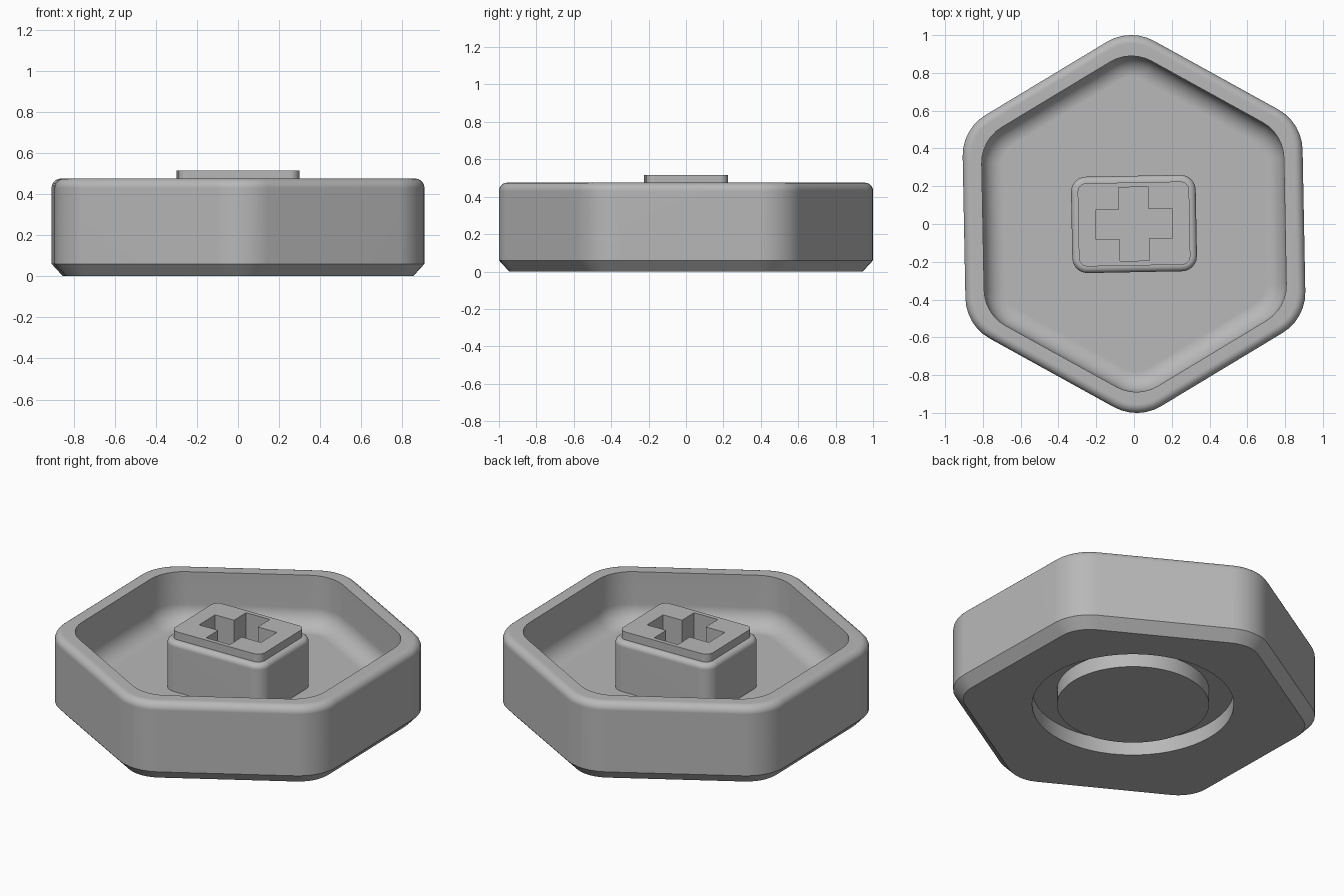
import bpy
import bmesh
from math import cos, sin, pi, radians

TILT = radians(1.1)        # slight turn about z
FLOOR = 0.17               # height of the tray floor
ARC = 6                    # steps per rounded corner

cube = bpy.data.objects.get("Cube")
if cube:
    bpy.data.objects.remove(cube)

grey = bpy.data.materials.new("mid grey")
grey.use_nodes = True
grey.diffuse_color = (0.48, 0.48, 0.48, 1)
grey.node_tree.nodes["Principled BSDF"].inputs["Base Color"].default_value = grey.diffuse_color


def corner(cx, cy, r, start, sweep):
    return [(cx + r * cos(start + sweep * i / ARC), cy + r * sin(start + sweep * i / ARC))
            for i in range(ARC + 1)]


def hexagon(apothem, r):
    """Rounded hexagon with points at +y and -y."""
    pts = []
    reach = (apothem - r) * 2 / 3 ** 0.5
    for k in range(6):
        a = pi / 6 + k * pi / 3
        pts += corner(reach * cos(a), reach * sin(a), r, a - pi / 6, pi / 3)
    return pts


def rectangle(hx, hy, r):
    """Rounded rectangle from half sizes."""
    pts = []
    for k, (sx, sy) in enumerate([(1, 1), (-1, 1), (-1, -1), (1, -1)]):
        pts += corner(sx * (hx - r), sy * (hy - r), r, k * pi / 2, pi / 2)
    return pts


def loft(name, layers):
    """Closed solid through (outline, z) layers, capped at both ends."""
    bm = bmesh.new()
    loops = [[bm.verts.new((x, y, z)) for x, y in pts] for pts, z in layers]
    for low, high in zip(loops, loops[1:]):
        n = len(low)
        for i in range(n):
            j = (i + 1) % n
            bm.faces.new((low[i], low[j], high[j], high[i]))
    bm.faces.new(loops[0][::-1])
    bm.faces.new(loops[-1])
    bmesh.ops.recalc_face_normals(bm, faces=bm.faces)
    return finish(name, bm)


def finish(name, bm):
    mesh = bpy.data.meshes.new(name)
    bm.to_mesh(mesh)
    bm.free()
    mesh.materials.append(grey)
    ob = bpy.data.objects.new(name, mesh)
    bpy.context.collection.objects.link(ob)
    ob.rotation_euler.z = TILT
    return ob


def activate(ob):
    bpy.ops.object.select_all(action='DESELECT')
    ob.select_set(True)
    bpy.context.view_layer.objects.active = ob


def carve(ob, cutter):
    cutter.hide_render = True
    mod = ob.modifiers.new("cut", 'BOOLEAN')
    mod.operation = 'DIFFERENCE'
    mod.solver = 'EXACT'
    mod.object = cutter
    activate(ob)
    bpy.ops.object.modifier_apply(modifier=mod.name)
    bpy.data.objects.remove(cutter)


def smooth(ob):
    activate(ob)
    bpy.ops.object.shade_smooth_by_angle(angle=radians(30))
    mod = ob.modifiers.new("flat caps", 'WEIGHTED_NORMAL')
    mod.keep_sharp = True


quarter = [i / ARC * pi / 2 for i in range(ARC + 1)]

# Tray: chamfered base, rounded rim, hollow with a coved floor
outer, outer_r, top, rim = 0.90, 0.25, 0.475, 0.045
inner, inner_r, cove = 0.80, 0.22, 0.11
layers = [(hexagon(outer - 0.055, outer_r - 0.055), 0), (hexagon(outer, outer_r), 0.06)]
for t in quarter:
    d = rim * (1 - cos(t))
    layers.append((hexagon(outer - d, outer_r - d), top - rim + rim * sin(t)))
layers.append((hexagon(inner, inner_r), top))
for t in quarter:
    d = cove * (1 - cos(t))
    layers.append((hexagon(inner - d, inner_r - d), FLOOR + cove - cove * sin(t)))
tray = loft("tray", layers)

# Plain round groove in the underside
bm = bmesh.new()
steps = 64
rings = []
for r, z in [(0.55, -0.05), (0.55, 0.09), (0.415, 0.09), (0.415, -0.05)]:
    rings.append([bm.verts.new((0.06 + r * cos(2 * pi * i / steps),
                                0.06 + r * sin(2 * pi * i / steps), z)) for i in range(steps)])
for a, b in zip(rings, rings[1:] + rings[:1]):
    for i in range(steps):
        j = (i + 1) % steps
        bm.faces.new((a[i], a[j], b[j], b[i]))
bmesh.ops.recalc_face_normals(bm, faces=bm.faces)
carve(tray, finish("groove_cutter", bm))
smooth(tray)

# Centre post with a rounded shoulder and a raised top plate
hx, hy, post_r, shoulder, post_top = 0.33, 0.255, 0.08, 0.03, 0.468
layers = [(rectangle(hx, hy, post_r), FLOOR - 0.01)]
for t in quarter:
    d = shoulder * (1 - cos(t))
    layers.append((rectangle(hx - d, hy - d, post_r - d), post_top - shoulder + shoulder * sin(t)))
layers += [(rectangle(0.295, 0.22, 0.045), post_top), (rectangle(0.295, 0.22, 0.045), 0.515)]
post = loft("centre_post", layers)

# Cross-shaped socket in the post
long_x, long_y, arm = 0.203, 0.195, 0.078
quadrant = [(long_x, arm), (arm, arm), (arm, long_y)]
cross = (quadrant + [(-x, y) for x, y in quadrant[::-1]]
         + [(-x, -y) for x, y in quadrant] + [(x, -y) for x, y in quadrant[::-1]])
carve(post, loft("socket_cutter", [(cross, 0.2), (cross, 0.6)]))
smooth(post)
